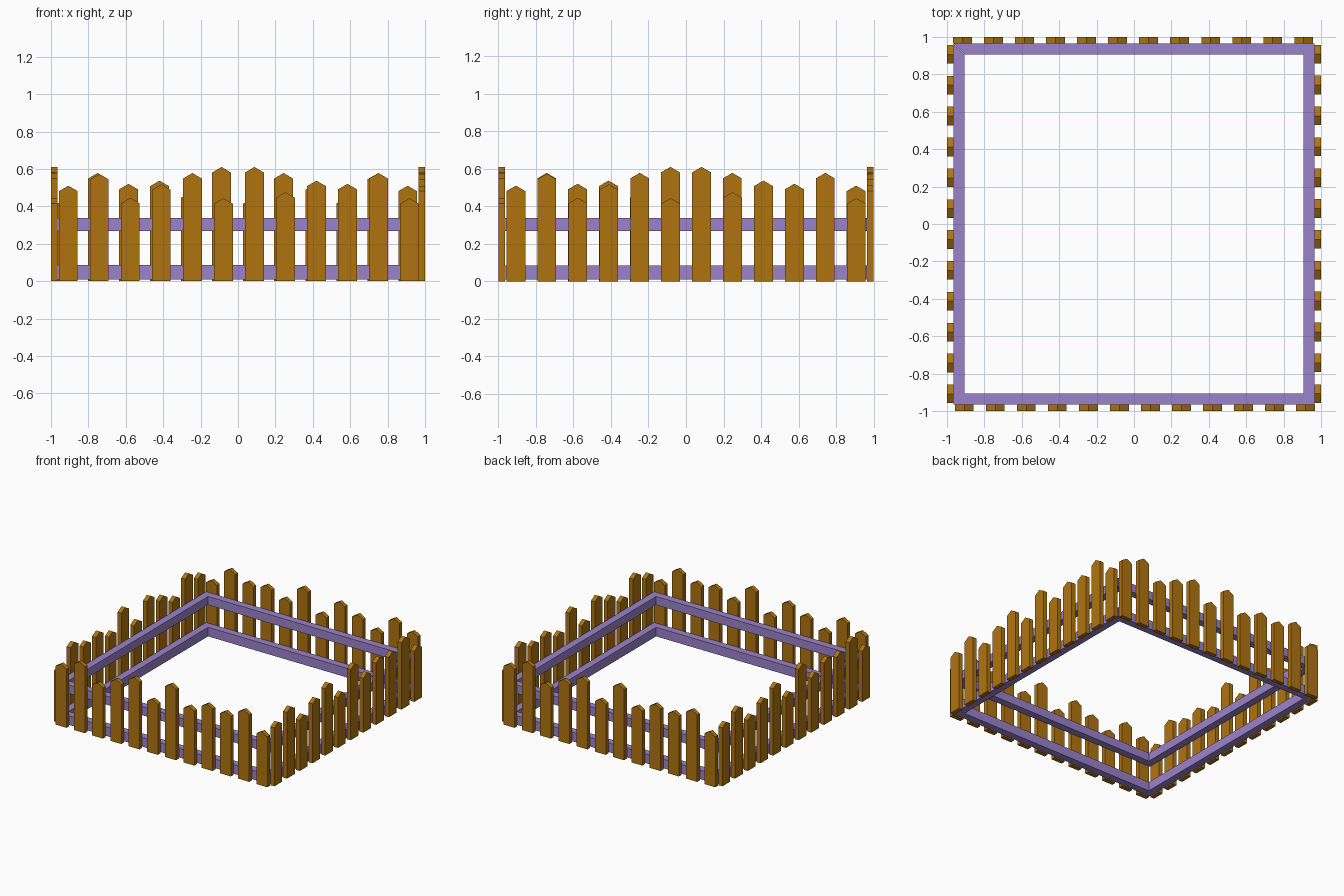
import bpy
import bmesh
from math import pi
from mathutils import Matrix, Vector

cube = bpy.data.objects.get("Cube")
if cube:
    bpy.data.objects.remove(cube, do_unlink=True)


def make_material(name, rgb):
    mat = bpy.data.materials.new(name)
    mat.use_nodes = True
    mat.diffuse_color = (*rgb, 1)
    mat.node_tree.nodes["Principled BSDF"].inputs["Base Color"].default_value = (*rgb, 1)
    return mat


wood = make_material("golden brown wood", (0.434, 0.174, 0.005))
purple = make_material("lavender paint", (0.328, 0.223, 0.597))


def prism(name, outline, offset, mat, transform):
    """Extrude a flat outline along the offset and place it."""
    bm = bmesh.new()
    face = bm.faces.new([bm.verts.new(p) for p in outline])
    result = bmesh.ops.extrude_face_region(bm, geom=[face], use_keep_orig=True)
    moved = [v for v in result["geom"] if isinstance(v, bmesh.types.BMVert)]
    bmesh.ops.translate(bm, verts=moved, vec=Vector(offset))
    bmesh.ops.transform(bm, matrix=transform, verts=bm.verts)
    bmesh.ops.recalc_face_normals(bm, faces=bm.faces)
    mesh = bpy.data.meshes.new(name)
    bm.to_mesh(mesh)
    bm.free()
    mesh.materials.append(mat)
    obj = bpy.data.objects.new(name, mesh)
    bpy.context.collection.objects.link(obj)


OUTER, RAIL, INNER = 1.0, 0.965, 0.905
HALF_WIDTH, SHOULDER = 0.05, 0.029
HEIGHTS = [0.51, 0.573, 0.445, 0.517, 0.578, 0.443,
           0.61, 0.475, 0.537, 0.52, 0.578, 0.443]

# Four matching fence sides, each turned a quarter from the last
for turn, side in enumerate(("front", "left", "back", "right")):
    spin = Matrix.Rotation(turn * pi / 2, 4, "Z")
    pitch = 0.165 if turn % 2 else 0.1658

    # Pointed pickets of uneven height
    for i, h in enumerate(HEIGHTS):
        x, y = -0.907 + pitch * i, -OUTER
        left, right, low = x - HALF_WIDTH, x + HALF_WIDTH, h - SHOULDER
        outline = [(left, y, 0), (right, y, 0), (right, y, low),
                   (x, y, h), (left, y, low)]
        prism(f"{side}_picket_{i + 1}", outline, (0, OUTER - RAIL, 0), wood, spin)

    # Mitred rails behind the pickets
    for level, z, height in (("lower", 0.01, 0.075), ("upper", 0.268, 0.07)):
        outline = [(-RAIL, -RAIL, z), (RAIL, -RAIL, z),
                   (INNER, -INNER, z), (-INNER, -INNER, z)]
        prism(f"{side}_{level}_rail", outline, (0, 0, height), purple, spin)
